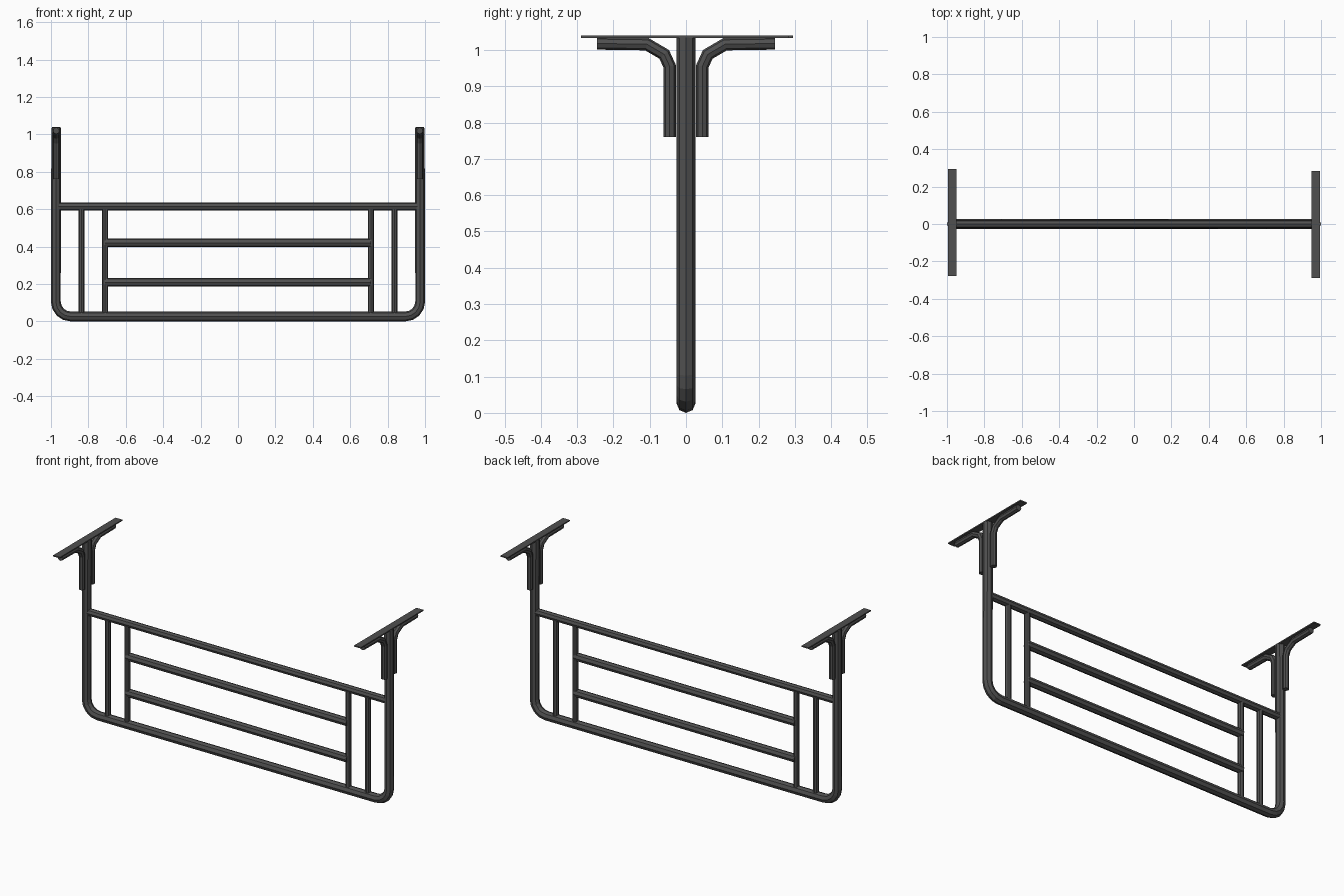
import bpy, bmesh, math
from mathutils import Vector

if "Cube" in bpy.data.objects:
    bpy.data.objects.remove(bpy.data.objects["Cube"])

mat = bpy.data.materials.new("dark_metal")
mat.diffuse_color = (0.08, 0.08, 0.08, 1)
mat.use_nodes = True
mat.node_tree.nodes["Principled BSDF"].inputs["Base Color"].default_value = mat.diffuse_color


def finish(name, bm):
    bmesh.ops.recalc_face_normals(bm, faces=bm.faces)
    me = bpy.data.meshes.new(name)
    bm.to_mesh(me)
    bm.free()
    me.materials.append(mat)
    ob = bpy.data.objects.new(name, me)
    bpy.context.collection.objects.link(ob)
    return ob


def tube(name, path, r, normal=(0, 1, 0), sides=8):
    """Sweep a polygon section along a planar path with mitred bends."""
    bm = bmesh.new()
    n = Vector(normal)
    pts = [Vector(p) for p in path]
    dirs = [(b - a).normalized() for a, b in zip(pts, pts[1:])]
    rings = []
    for i, p in enumerate(pts):
        d0, d1 = dirs[max(i - 1, 0)], dirs[min(i, len(dirs) - 1)]
        t = (d0 + d1).normalized()
        side = t.cross(n).normalized() / t.dot(d0)
        ring = []
        for k in range(sides):
            a = 2 * math.pi * k / sides
            ring.append(bm.verts.new(p + r * (math.cos(a) * n + math.sin(a) * side)))
        rings.append(ring)
    for a, b in zip(rings, rings[1:]):
        for k in range(sides):
            j = (k + 1) % sides
            bm.faces.new((a[k], a[j], b[j], b[k]))
    bm.faces.new(rings[0])
    bm.faces.new(rings[-1])
    return finish(name, bm)


def box(name, center, size):
    bm = bmesh.new()
    bmesh.ops.create_cube(bm, size=1)
    for v in bm.verts:
        v.co = Vector(center) + Vector(c * s for c, s in zip(v.co, size))
    return finish(name, bm)


# U-shaped outer frame with rounded lower corners
X, R, B = 0.974, 0.026, 0.08
half = [(X - 0.002, 0, 1.034)]
for i in range(5):
    a = math.radians(22.5 * i)
    half.append((X - B + B * math.cos(a), 0, R + B - B * math.sin(a)))
tube("outer_frame", half + [(-x, y, z) for x, y, z in reversed(half)], R)

# Long horizontal rails
tube("top_rail", [(-X, 0, 0.614), (X, 0, 0.614)], 0.021)
for z in (0.209, 0.42):
    tube("middle_rail", [(-0.712, 0.003, z), (0.712, -0.003, z)], 0.0235)

for s, tag in ((-1, "left"), (1, "right")):
    # Upright bars
    for x in (0.71, 0.837):
        tube(tag + "_upright_bar", [(s * x, 0, 0.03), (s * x, 0, 0.61)], 0.016)
    # Flat mounting plate on top of each post
    px = s * 0.972
    box(tag + "_mounting_plate", (px, 0.008 if s < 0 else -0.003, 1.0365),
        (0.044, 0.573, 0.007))
    # Bent support brackets either side of the post
    for f, where in ((-1, "front"), (1, "back")):
        prof = [(0.045, 0.76), (0.045, 0.955), (0.06, 0.988),
                (0.108, 1.016), (0.245, 1.018)]
        tube(f"{tag}_{where}_bracket", [(px, f * y, z) for y, z in prof],
             0.017, normal=(1, 0, 0))
